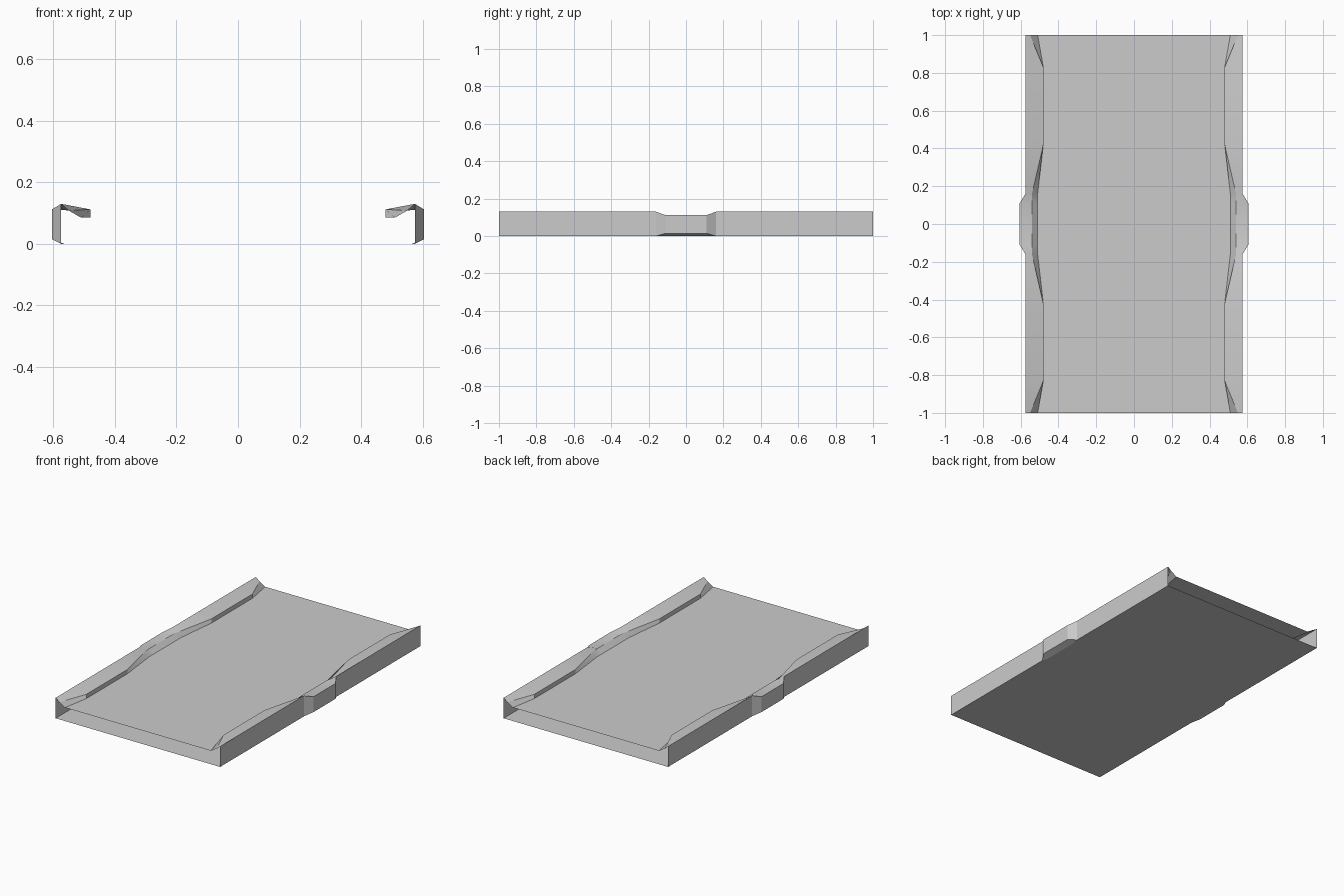
import bpy, bmesh

if "Cube" in bpy.data.objects:
    bpy.data.objects.remove(bpy.data.objects["Cube"])

DECK_Z = 0.085
# Half of the length: y -> cross-section (x, z) from base edge, up and over to deck edge
HALF = [
    (0.11, [(0.565, 0), (0.605, 0.015), (0.605, 0.112), (0.54, 0.112), (0.51, DECK_Z)]),
    (0.16, [(0.575, 0), (0.575, 0), (0.575, 0.13), (0.54, 0.108), (0.51, DECK_Z)]),
    (0.42, [(0.575, 0), (0.575, 0), (0.575, 0.13), (0.48, 0.112), (0.48, DECK_Z)]),
    (0.83, [(0.575, 0), (0.575, 0), (0.575, 0.13), (0.48, 0.112), (0.48, DECK_Z)]),
    (1.00, [(0.575, 0), (0.575, 0), (0.575, 0.13), (0.55, 0.108), (0.51, DECK_Z)]),
]
SECTIONS = [(-y, p) for y, p in reversed(HALF)] + HALF


def loft(name, sections):
    """Skin open cross-sections placed along y."""
    bm = bmesh.new()
    rows = [[bm.verts.new((x, y, z)) for x, z in prof] for y, prof in sections]
    for a, b in zip(rows, rows[1:]):
        for i in range(len(a) - 1):
            bm.faces.new((b[i], b[i + 1], a[i + 1], a[i]))
    bmesh.ops.remove_doubles(bm, verts=bm.verts, dist=1e-5)
    mesh = bpy.data.meshes.new(name)
    bm.to_mesh(mesh)
    bm.free()
    ob = bpy.data.objects.new(name, mesh)
    bpy.context.collection.objects.link(ob)
    return ob


# Raised kerbs with the central bulge, mirrored to both sides
kerbs = loft("kerbs", SECTIONS)
mirror = kerbs.modifiers.new("both_sides", 'MIRROR')
mirror.use_axis = (True, False, False)
bpy.context.view_layer.objects.active = kerbs
kerbs.select_set(True)
bpy.ops.object.shade_smooth_by_angle(angle=0.5)

# Walking deck and underside, the ends stay open
loft("deck", [(y, [(p[-1][0], DECK_Z), (-p[-1][0], DECK_Z)]) for y, p in SECTIONS])
loft("base", [(y, [(-p[0][0], 0), (p[0][0], 0)]) for y, p in SECTIONS])
